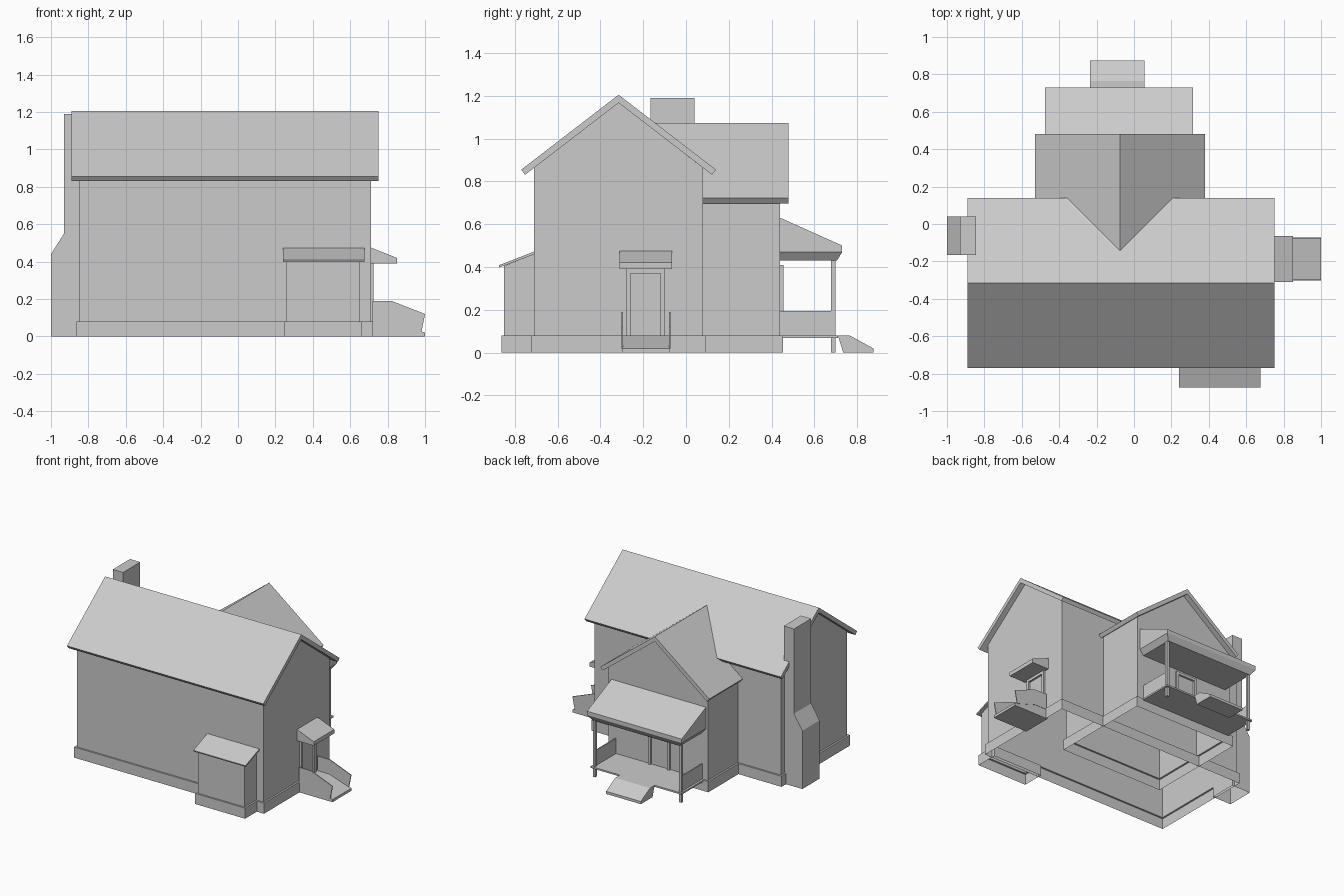
import bpy, bmesh
from mathutils import Vector

if "Cube" in bpy.data.objects:
    bpy.data.objects.remove(bpy.data.objects["Cube"])


def finish(name, bm):
    bmesh.ops.recalc_face_normals(bm, faces=bm.faces)
    me = bpy.data.meshes.new(name)
    bm.to_mesh(me)
    bm.free()
    ob = bpy.data.objects.new(name, me)
    bpy.context.collection.objects.link(ob)
    return ob


def prism(name, axis, pts, a, b, skip=()):
    """Extrude a profile along x (pts are y,z) or y (pts are x,z); skip drops side faces by index."""
    bm = bmesh.new()
    place = (lambda p, t: (t, p[0], p[1])) if axis == 'x' else (lambda p, t: (p[0], t, p[1]))
    va = [bm.verts.new(place(p, a)) for p in pts]
    vb = [bm.verts.new(place(p, b)) for p in pts]
    bm.faces.new(va)
    bm.faces.new(vb[::-1])
    n = len(pts)
    for i in range(n):
        if i not in skip:
            j = (i + 1) % n
            bm.faces.new((va[i], vb[i], vb[j], va[j]))
    return finish(name, bm)


def box(name, x0, x1, y0, y1, z0, z1):
    return prism(name, 'y', [(x0, z0), (x1, z0), (x1, z1), (x0, z1)], y0, y1)


def stacked(name, rects, bottom=True, top=True):
    """Join rectangles (x0, x1, y0, y1, z) into a skin, one above the other."""
    bm = bmesh.new()
    rings = [[bm.verts.new(c) for c in ((x0, y0, z), (x1, y0, z), (x1, y1, z), (x0, y1, z))]
             for x0, x1, y0, y1, z in rects]
    for r, s in zip(rings, rings[1:]):
        for i in range(4):
            j = (i + 1) % 4
            bm.faces.new((r[i], r[j], s[j], s[i]))
    if bottom:
        bm.faces.new(rings[0][::-1])
    if top:
        bm.faces.new(rings[-1])
    return finish(name, bm)


def foundation(name, x0, x1, y0, y1, m=0.013):
    # open skirt with a small ledge up to the wall
    stacked(name, [(x0 - m, x1 + m, y0 - m, y1 + m, 0), (x0 - m, x1 + m, y0 - m, y1 + m, BASE),
                   (x0, x1, y0, y1, BASE)], False, False)


def gable_block(name, axis, mid, half, ridge, a, b, ra, rb):
    """Hollow gabled walls plus a chevron roof with square-cut eaves."""
    over, slope, t = 0.455, 0.77, 0.03
    under = ridge - t * (1 + slope ** 2) ** 0.5
    eave = under - slope * half
    prism(name + "_walls", axis, [(mid - half, BASE), (mid + half, BASE), (mid + half, eave),
                                  (mid, under), (mid - half, eave)], a, b, skip=(0, 2, 3))
    ze = ridge - slope * over
    dx, dz = t * 0.61, t * 0.79
    prism(name + "_roof", axis, [(mid - over, ze), (mid, ridge), (mid + over, ze),
                                 (mid + over - dx, ze - dz), (mid, under),
                                 (mid - over + dx, ze - dz)], ra, rb)


def door_frame(name, axis, mid, wall, top):
    # two jambs and a lintel standing proud of the wall
    parts = [("left", mid - 0.09, mid - 0.07, BASE, top), ("right", mid + 0.07, mid + 0.09, BASE, top),
             ("lintel", mid - 0.07, mid + 0.07, top - 0.02, top)]
    for n, u0, u1, z0, z1 in parts:
        if axis == 'x':
            box(f"{name}_{n}", wall, wall + 0.015, u0, u1, z0, z1)
        else:
            box(f"{name}_{n}", u0, u1, wall, wall + 0.015, z0, z1)


BASE = 0.08

# Main house and rear wing
gable_block("main", 'x', -0.315, 0.395, 1.205, -0.85, 0.71, -0.89, 0.75)
foundation("main_foundation", -0.85, 0.71, -0.71, 0.08)
gable_block("wing", 'y', -0.075, 0.415, 1.072, -0.315, 0.44, -0.2, 0.48)
foundation("wing_foundation", -0.49, 0.34, -0.315, 0.44)

# Chimney on the left gable
prism("chimney", 'y', [(-1, 0), (-0.845, 0), (-0.845, 1.19), (-0.93, 1.19), (-0.93, 0.55), (-1, 0.44)],
      -0.165, 0.04, skip=(0,))

# Small lean-to on the front
prism("lean_to_walls", 'x', [(-0.85, BASE), (-0.71, BASE), (-0.71, 0.46), (-0.85, 0.405)],
      0.26, 0.65, skip=(0,))
foundation("lean_to_foundation", 0.26, 0.65, -0.85, -0.71)
prism("lean_to_roof", 'x', [(-0.875, 0.408), (-0.71, 0.472), (-0.71, 0.459), (-0.872, 0.398)], 0.24, 0.675)

# Right side entrance: canopy, door frame, ramp and side panels
prism("side_canopy", 'y', [(0.71, 0.39), (0.85, 0.39), (0.85, 0.42), (0.71, 0.475)], -0.31, -0.065)
door_frame("side_door", 'x', -0.19, 0.71, 0.39)
prism("side_ramp", 'y', [(0.71, 0), (1.0, 0), (1.0, 0.02), (0.82, 0.08), (0.71, 0.08)], -0.3, -0.075)
for n, y in (("front", -0.302), ("back", -0.08)):
    prism(f"side_ramp_panel_{n}", 'y', [(0.72, 0.07), (0.82, 0.07), (0.98, 0.02), (1.0, 0.12),
                                        (0.82, 0.19), (0.72, 0.19)], y, y + 0.007)

# Rear porch: shed roof, tapered soffit, floor, posts, panels and ramp
prism("porch_roof", 'x', [(0.44, 0.47), (0.73, 0.47), (0.73, 0.5), (0.44, 0.63)], -0.475, 0.315, skip=(0,))
stacked("porch_soffit", [(-0.445, 0.285, 0.44, 0.705, 0.43), (-0.475, 0.315, 0.44, 0.73, 0.47)], top=False)
box("porch_floor", -0.46, 0.30, 0.44, 0.71, 0.068, 0.08)
for n, x in (("left", -0.44), ("right", 0.28)):
    box(f"porch_post_{n}", x - 0.01, x + 0.01, 0.678, 0.698, 0, 0.43)
    box(f"porch_panel_{n}", x - 0.004, x + 0.004, 0.44, 0.68, 0.08, 0.195)
door_frame("back_door", 'y', -0.09, 0.44, 0.41)
prism("porch_ramp", 'x', [(0.71, 0.08), (0.765, 0.08), (0.875, 0.02), (0.875, 0), (0.735, 0)], -0.235, 0.055)
